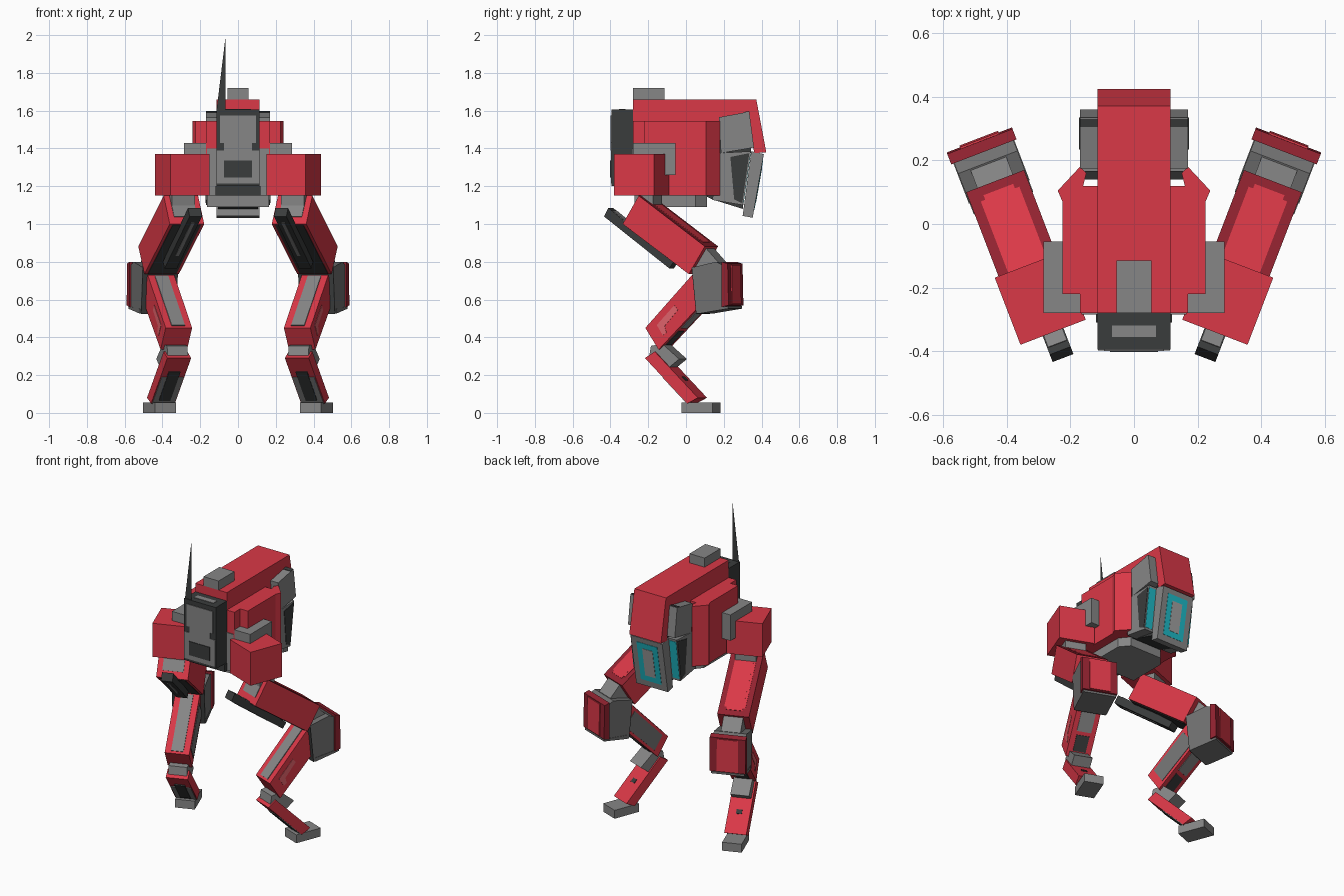
import bpy, bmesh, math
from mathutils import Vector

if "Cube" in bpy.data.objects:
    bpy.data.objects.remove(bpy.data.objects["Cube"])


def lin(c):
    c /= 255
    return c / 12.92 if c <= 0.04045 else ((c + 0.055) / 1.055) ** 2.4


def material(name, r, g, b):
    m = bpy.data.materials.new(name)
    m.diffuse_color = (lin(r), lin(g), lin(b), 1)
    m.use_nodes = True
    m.node_tree.nodes["Principled BSDF"].inputs["Base Color"].default_value = m.diffuse_color
    return m


RED = material("red", 218, 56, 71)
PALE = material("pale red", 222, 98, 106)
DEEP = material("deep red", 145, 34, 47)
GREY = material("grey", 134, 134, 134)
MID = material("mid grey", 112, 112, 112)
LIGHT = material("light grey", 160, 160, 160)
DARK = material("dark grey", 58, 60, 60)
CYAN = material("cyan", 30, 185, 198)

HIP = Vector((0.295, -0.235, 0))
SPLAY = math.radians(21)
SN, CS = math.sin(SPLAY), math.cos(SPLAY)


def body_map(t, s, z):
    return (t, s, z)


def leg_map(side):
    # s runs forward in the splayed leg plane, t runs outwards
    return lambda t, s, z: (side * (HIP.x + s * SN + t * CS), HIP.y + s * CS - t * SN, z)


def solid(name, lower, upper, mat):
    """Closed solid between two matching rings of points."""
    bm = bmesh.new()
    a = [bm.verts.new(p) for p in lower]
    b = [bm.verts.new(p) for p in upper]
    bm.faces.new(a)
    bm.faces.new(b)
    n = len(a)
    for i in range(n):
        bm.faces.new((a[i], a[(i + 1) % n], b[(i + 1) % n], b[i]))
    bmesh.ops.recalc_face_normals(bm, faces=bm.faces)
    me = bpy.data.meshes.new(name)
    bm.to_mesh(me)
    bm.free()
    me.materials.append(mat)
    ob = bpy.data.objects.new(name, me)
    bpy.context.collection.objects.link(ob)
    return ob


def prism(name, prof, width, mat, t=0, m=body_map):
    """Side profile of (s, z) points, extruded sideways around t."""
    return solid(name, [m(t - width / 2, s, z) for s, z in prof],
                 [m(t + width / 2, s, z) for s, z in prof], mat)


def box(name, t0, t1, s0, s1, z0, z1, mat, m=body_map):
    return prism(name, [(s0, z0), (s1, z0), (s1, z1), (s0, z1)], t1 - t0, mat, (t0 + t1) / 2, m)


def slab(name, outline, z0, z1, mat):
    """Right half of a plan outline, mirrored and extruded upwards."""
    pts = outline + [(-x, y) for x, y in reversed(outline)]
    return solid(name, [(x, y, z0) for x, y in pts], [(x, y, z1) for x, y in pts], mat)


def strip(name, a, b, f0, f1, width, th, mat, t=0, m=body_map):
    """Thin plate on the profile edge a-b, raised to the left of a-b."""
    a, b = Vector(a), Vector(b)
    d = b - a
    n = Vector((-d.y, d.x)).normalized()
    p, q = a + d * f0, a + d * f1
    prof = [p, q, q + n * th, p + n * th]
    return prism(name, [tuple(v) for v in prof], width, mat, t, m)


def inset(prof, k):
    c = sum((Vector(p) for p in prof), Vector((0, 0))) / len(prof)
    return [tuple(c + (Vector(p) - c) * k) for p in prof]


# Torso, notched at the rear for the brackets, with angled cheek plates at the far end
slab("torso", [(0.17, -0.28), (0.17, -0.22), (0.225, -0.22), (0.225, 0.07), (0.24, 0.105),
               (0.17, 0.18), (0.15, 0.16), (0.16, 0.12), (0.115, 0.12)], 1.15, 1.545, RED)
slab("belly_plate", [(0.165, -0.2), (0.165, 0.05), (0.115, 0.11)], 1.09, 1.15, GREY)
box("rear_plate", -0.165, 0.165, -0.285, -0.2, 1.152, 1.40, GREY)
# Long top hood that folds down over the face
prism("hood", [(-0.28, 1.5), (-0.28, 1.66), (0.372, 1.66), (0.425, 1.38),
               (0.363, 1.375), (0.33, 1.5)], 0.23, RED)
box("top_vent", -0.055, 0.055, -0.28, -0.115, 1.65, 1.72, GREY)

# Backpack with panels and a flat antenna
box("backpack", -0.115, 0.115, -0.395, -0.275, 1.2, 1.605, DARK)
slab("pack_upper_panel", [(0.095, -0.399), (0.095, -0.394)], 1.43, 1.575, GREY)
slab("pack_waist_panel", [(0.075, -0.399), (0.075, -0.394)], 1.39, 1.43, GREY)
slab("pack_lower_panel", [(0.113, -0.398), (0.113, -0.394)], 1.215, 1.39, GREY)
slab("pack_hatch", [(0.075, -0.402), (0.075, -0.397)], 1.245, 1.335, DARK)
box("pack_foot", -0.12, 0.12, -0.31, -0.28, 1.15, 1.2, DARK)
box("pack_top_panel", -0.07, 0.07, -0.355, -0.32, 1.604, 1.608, GREY)
solid("antenna", [(-0.115, -0.389, 1.59), (-0.065, -0.389, 1.59), (-0.065, -0.389, 2.0)],
      [(-0.115, -0.388, 1.59), (-0.065, -0.388, 1.59), (-0.065, -0.388, 2.0)], DARK)

# Head
prism("head_core", [(0.1, 1.15), (0.1, 1.54), (0.33, 1.58), (0.345, 1.39), (0.3, 1.08),
                    (0.14, 1.13)], 0.21, DARK)
FT, FB = (0.412, 1.37), (0.353, 1.033)
prism("face_box", [(0.345, 1.385), FT, FB, (0.30, 1.043)], 0.23, GREY)
strip("face_light", FB, FT, 0.12, 0.90, 0.15, -0.002, CYAN)
strip("face_screen", FB, FT, 0.23, 0.79, 0.075, -0.004, LIGHT)
upper = [(0.175, 1.565), (0.335, 1.595), (0.36, 1.405), (0.185, 1.375)]
lower = [(0.165, 1.375), (0.342, 1.385), (0.302, 1.10), (0.14, 1.127)]
for side, label in ((1, "right"), (-1, "left")):
    prism(label + "_upper_cheek", upper, 0.065, GREY, side * 0.1375)
    prism(label + "_lower_cheek", lower, 0.065, GREY, side * 0.1375)
    prism(label + "_cheek_panel", [(0.235, 1.355), (0.335, 1.375), (0.298, 1.11), (0.255, 1.13)],
          0.006, DARK, side * 0.17)
    strip(label + "_cheek_band", upper[0], upper[1], 0.82, 0.97, 0.055, 0.003, DARK, side * 0.1425)
    strip(label + "_cheek_light", lower[2], lower[1], 0.05, 0.95, 0.05, -0.002, CYAN, side * 0.142)
    # Shoulder bracket, L-shaped in plan and from the side
    box(label + "_bracket_arm", side * 0.165, side * 0.285, -0.28, -0.22, 1.26, 1.43, GREY)
    box(label + "_bracket_top", side * 0.22, side * 0.285, -0.22, -0.055, 1.37, 1.43, GREY)
    box(label + "_bracket_drop", side * 0.22, side * 0.285, -0.11, -0.055, 1.26, 1.37, GREY)

# Legs, built in the splayed leg plane and mirrored
thigh = [(0.02, 1.148), (-0.07, 1.0), (0.305, 0.735), (0.395, 0.88)]
bar = [(-0.175, 1.085), (-0.2, 1.04), (0.17, 0.765), (0.195, 0.80)]
knee = [(0.325, 0.77), (0.46, 0.80), (0.505, 0.78), (0.505, 0.55), (0.35, 0.525)]
calf = [(0.315, 0.73), (0.05, 0.45), (0.125, 0.335), (0.40, 0.61)]
shin = [(0.10, 0.325), (0.045, 0.29), (0.285, 0.05), (0.345, 0.08)]
for side, label in ((1, "right_"), (-1, "left_")):
    m = leg_map(side)

    def leg(name, prof, w, mat, t=0):
        prism(label + name, prof, w, mat, t, m)

    def plate(name, a, b, f0, f1, w, th, mat):
        strip(label + name, a, b, f0, f1, w, th, mat, 0, m)

    box(label + "hip", -0.11, 0.11, -0.113, 0.113, 1.15, 1.37, RED, m)
    leg("hip_joint", [(-0.015, 1.09), (-0.015, 1.16), (0.09, 1.16), (0.09, 1.05)], 0.13, GREY)
    leg("thigh", thigh, 0.195, RED)
    plate("thigh_end_cap", thigh[0], thigh[1], 0.03, 0.75, 0.13, -0.004, GREY)
    plate("thigh_border", thigh[0], thigh[3], 0.0, 1.0, 0.195, 0.002, DEEP)
    plate("thigh_panel", thigh[0], thigh[3], 0.1, 0.92, 0.10, 0.005, RED)
    plate("thigh_panel_middle", thigh[0], thigh[3], 0.14, 0.88, 0.13, 0.0045, RED)
    plate("thigh_underside", thigh[1], thigh[2], 0.02, 0.98, 0.16, -0.004, DARK)
    leg("piston_bar", bar, 0.07, DARK)
    plate("piston_top", bar[0], bar[3], 0.06, 0.3, 0.06, 0.003, GREY)
    plate("piston_stripe", bar[1], bar[2], 0.12, 0.75, 0.02, -0.003, GREY)
    # Knee
    leg("knee_joint", [(0.33, 0.85), (0.385, 0.875), (0.455, 0.80), (0.42, 0.70), (0.33, 0.72)],
        0.12, GREY)
    leg("knee_block", knee, 0.2, MID)
    plate("knee_back", knee[0], knee[4], 0.0, 1.0, 0.2, -0.003, DARK)
    leg("knee_armour", [(0.495, 0.56), (0.495, 0.80), (0.53, 0.79), (0.535, 0.57)], 0.22, DEEP)
    plate("knee_armour_panel", (0.535, 0.57), (0.53, 0.79), 0.03, 0.97, 0.13, -0.006, RED)
    leg("knee_underside", [(0.36, 0.525), (0.53, 0.552), (0.53, 0.565), (0.36, 0.55)], 0.205, MID)
    # Calf, with a plain stripe on the outer side and a panel on the inner side
    leg("calf", calf, 0.15, RED)
    leg("calf_stripe", [(0.215, 0.57), (0.115, 0.465), (0.15, 0.41), (0.17, 0.425), (0.16, 0.46),
                        (0.235, 0.545)], 0.004, PALE, 0.075)
    leg("calf_inner_panel", inset(calf, 0.75), 0.006, MID, -0.075)
    plate("calf_rear_stripe", calf[1], calf[0], 0.04, 0.98, 0.075, 0.005, GREY)
    plate("calf_front_lower_panel", calf[2], calf[3], 0.1, 0.36, 0.08, -0.004, DARK)
    plate("calf_front_upper_panel", calf[2], calf[3], 0.42, 0.8, 0.09, -0.004, GREY)
    # Hock, shin and foot
    leg("hock_joint", [(0.065, 0.30), (0.075, 0.355), (0.14, 0.365), (0.235, 0.285), (0.17, 0.235)],
        0.115, GREY)
    leg("shin", shin, 0.135, RED)
    plate("shin_rear", shin[1], shin[2], 0.42, 1.0, 0.125, -0.004, GREY)
    plate("shin_rear_groove", shin[1], shin[2], 0.3, 0.92, 0.065, -0.007, DARK)
    plate("shin_front_dot", shin[0], shin[3], 0.55, 0.63, 0.035, 0.004, DARK)
    box(label + "foot", -0.06, 0.06, 0.25, 0.425, 0, 0.055, GREY, m)
